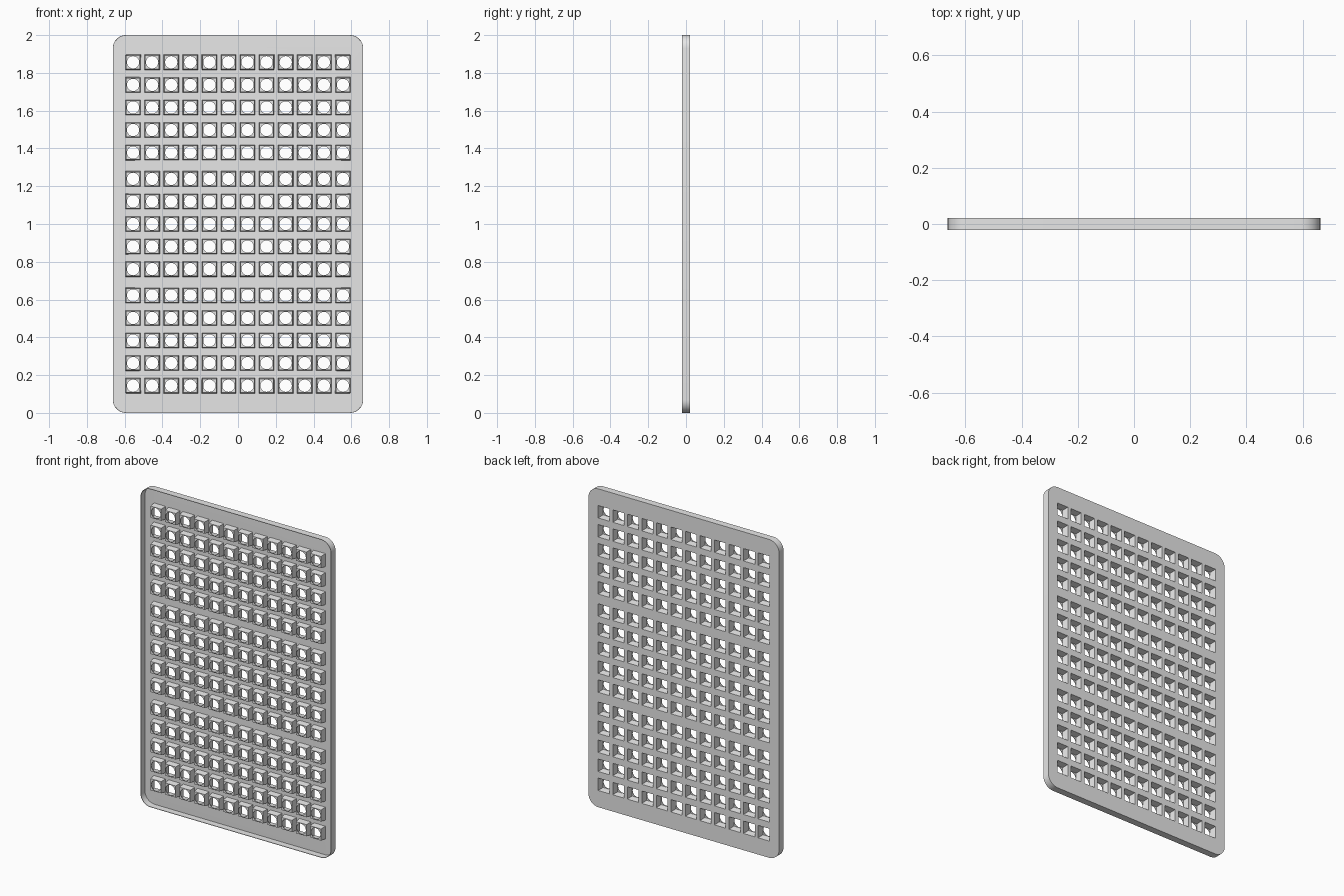
import bpy, bmesh, math

cube = bpy.data.objects.get("Cube")
if cube:
    bpy.data.objects.remove(cube, do_unlink=True)

HALF_W, HEIGHT, RADIUS = 0.663, 2.0, 0.07
BACK, FRONT, SHEET = 0.022, -0.022, 0.003
COLS = [(i - 5.5) * 0.101 for i in range(12)]
ROWS = [1 + (g - 1) * 0.617 + (r - 2) * 0.1195 for g in range(3) for r in range(5)]
CUP_BACK, CUP_FRONT, HOLE = 0.039, 0.034, 0.0325
ARC = 6

grey = bpy.data.materials.new("light_grey")
grey.use_nodes = True
grey.diffuse_color = (0.8, 0.8, 0.8, 1)
grey.node_tree.nodes["Principled BSDF"].inputs["Base Color"].default_value = (0.8, 0.8, 0.8, 1)

bm = bmesh.new()


def vert(x, z, y):
    return bm.verts.new((x, y, z))


# Flat back sheet: a grid that leaves a square opening at every cup
xs = [c + s * CUP_BACK for c in COLS for s in (-1, 1)]
zs = [c + s * CUP_BACK for c in ROWS for s in (-1, 1)]
grid = [[vert(x, z, BACK) for z in zs] for x in xs]


def cup(opening, cx, cz):
    """Tapered square cup with a round hole in its front end."""
    corners = [vert(cx + a * CUP_FRONT, cz + b * CUP_FRONT, FRONT + SHEET)
               for a, b in ((1, 1), (-1, 1), (-1, -1), (1, -1))]
    count = 4 * ARC
    ring = [vert(cx + HOLE * math.cos(math.tau * i / count),
                 cz + HOLE * math.sin(math.tau * i / count), FRONT + SHEET)
            for i in range(count)]
    for k in range(4):
        n = (k + 1) % 4
        bm.faces.new((opening[k], opening[n], corners[n], corners[k]))
        for j in range(ARC):
            i = k * ARC + j
            bm.faces.new((corners[k], ring[i], ring[(i + 1) % count]))
        bm.faces.new((corners[k], ring[n * ARC], corners[n]))


for i in range(len(xs) - 1):
    for j in range(len(zs) - 1):
        a, b = grid[i][j], grid[i + 1][j]
        c, d = grid[i + 1][j + 1], grid[i][j + 1]
        if i % 2 == 0 and j % 2 == 0:
            cup((c, d, a, b), COLS[i // 2], ROWS[j // 2])
        else:
            bm.faces.new((a, b, c, d))

# Border with rounded corners, counter-clockwise from the upper +x corner
outline = []
for k, (sx, sz) in enumerate(((1, 1), (-1, 1), (-1, -1), (1, -1))):
    cx = sx * (HALF_W - RADIUS)
    cz = HEIGHT / 2 + sz * (HEIGHT / 2 - RADIUS)
    angles = [math.pi / 2 * (k + t / 8) for t in range(9)]
    outline.append([vert(cx + RADIUS * math.cos(a), cz + RADIUS * math.sin(a), BACK)
                    for a in angles])
sides = [[col[-1] for col in reversed(grid)], list(reversed(grid[0])),
         [col[0] for col in grid], list(grid[-1])]
for k in range(4):
    arc, side = outline[k], sides[k]
    for p, q in zip(arc, arc[1:]):
        bm.faces.new((side[0], p, q))
    bm.faces.new([arc[-1], outline[(k + 1) % 4][0]] + side[::-1])

# Rim turned forward around the whole outline
loop = [v for arc in outline for v in arc]
lip = [vert(v.co.x, v.co.z, FRONT) for v in loop]
for i in range(len(loop)):
    n = (i + 1) % len(loop)
    bm.faces.new((loop[i], loop[n], lip[n], lip[i]))

# Consistent normals, with the flat sheet facing the back
bmesh.ops.recalc_face_normals(bm, faces=bm.faces)
bm.normal_update()
if sum(f.normal.y * f.calc_area() for f in bm.faces) < 0:
    bmesh.ops.reverse_faces(bm, faces=bm.faces)

mesh = bpy.data.meshes.new("cell_tray")
bm.to_mesh(mesh)
bm.free()
mesh.materials.append(grey)
tray = bpy.data.objects.new("cell_tray", mesh)
bpy.context.collection.objects.link(tray)

# Thin wall thickness, then smooth rounded surfaces with sharp edges
for o in bpy.context.selected_objects:
    o.select_set(False)
bpy.context.view_layer.objects.active = tray
tray.select_set(True)
wall = tray.modifiers.new("wall", 'SOLIDIFY')
wall.thickness = SHEET
wall.offset = -1
wall.use_even_offset = True
bpy.ops.object.modifier_apply(modifier=wall.name)
bpy.ops.object.shade_smooth_by_angle(angle=math.radians(30))
